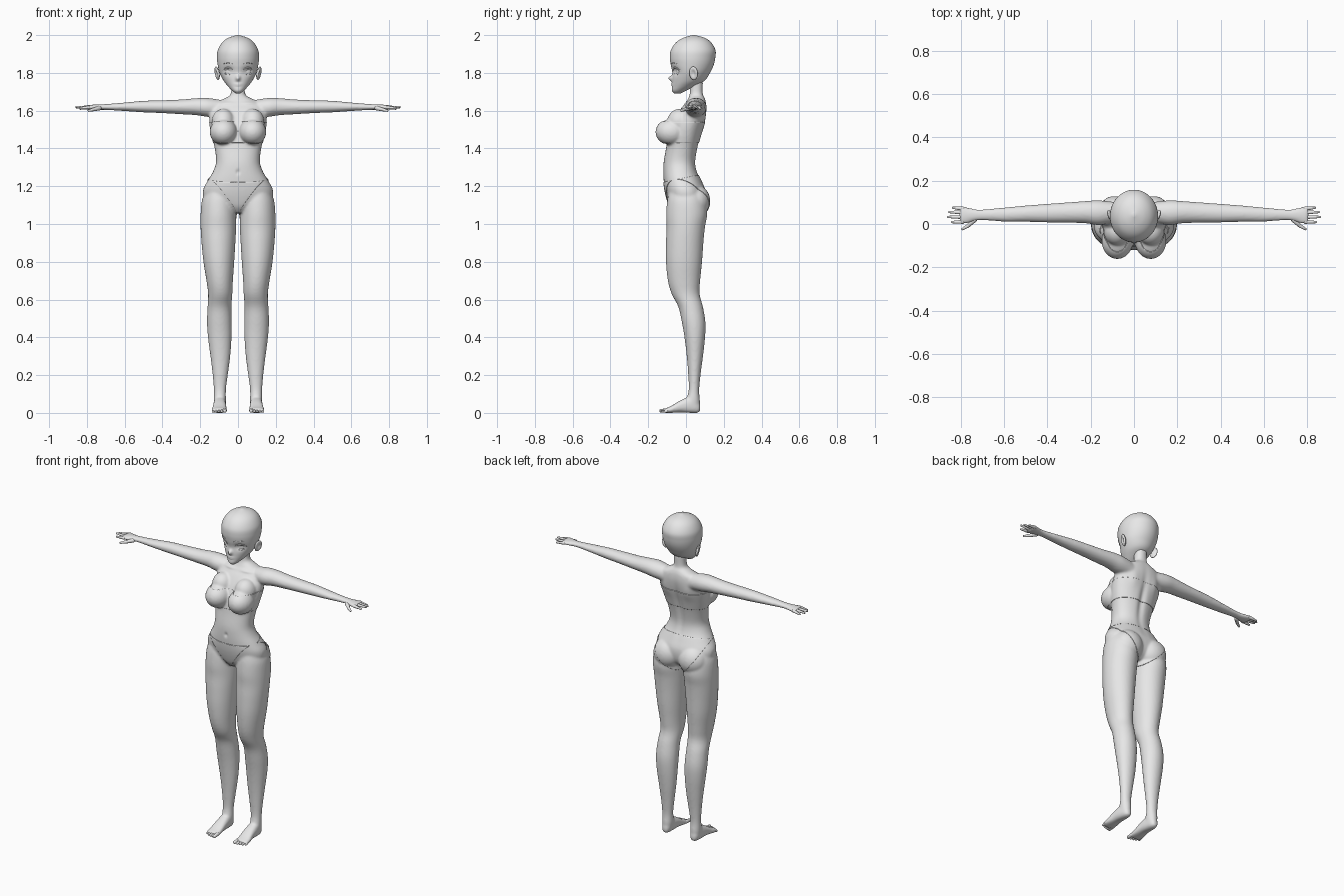
import bpy, bmesh, math
from mathutils import Vector, Matrix
from mathutils.bvhtree import BVHTree

cube = bpy.data.objects.get("Cube")
if cube:
    bpy.data.objects.remove(cube)

grey = bpy.data.materials.new("plain grey")
grey.use_nodes = True
COLOUR = (0.8, 0.8, 0.8, 1)
grey.diffuse_color = COLOUR
for node in grey.node_tree.nodes:
    if node.type == 'BSDF_PRINCIPLED':
        node.inputs["Base Color"].default_value = COLOUR


def add_object(name, data):
    ob = bpy.data.objects.new(name, data)
    bpy.context.collection.objects.link(ob)
    if not data.materials:
        data.materials.append(grey)
    return ob


def finish(name, bm):
    """Turn a bmesh into a smooth shaded object."""
    bmesh.ops.recalc_face_normals(bm, faces=bm.faces)
    for f in bm.faces:
        f.smooth = True
    me = bpy.data.meshes.new(name)
    bm.to_mesh(me)
    bm.free()
    return add_object(name, me)


def spline(rings, steps):
    """Catmull-Rom interpolation of whole ring tuples."""
    out = []
    for i in range(len(rings) - 1):
        quad = [rings[max(i - 1, 0)], rings[i], rings[i + 1], rings[min(i + 2, len(rings) - 1)]]
        for s in range(steps):
            t = s / steps
            out.append([b + 0.5 * t * (c - a + t * (2 * a - 5 * b + 4 * c - d + t * (3 * (b - c) + d - a)))
                        for a, b, c, d in zip(*quad)])
    return out + [list(rings[-1])]


def loft(bm, axis, rings, steps=4, sides=40, power=2.0):
    """Closed skin through rings (position, low a, high a, low b, high b)."""
    loops = []
    for t, a0, a1, b0, b1 in spline(rings, steps):
        loop = []
        for k in range(sides):
            ang = math.tau * k / sides
            c, s = math.cos(ang), math.sin(ang)
            c = math.copysign(abs(c) ** (2 / power), c)
            s = math.copysign(abs(s) ** (2 / power), s)
            ab = [(a0 + a1) / 2 + c * (a1 - a0) / 2, (b0 + b1) / 2 + s * (b1 - b0) / 2]
            ab.insert(axis, t)
            loop.append(bm.verts.new(ab))
        loops.append(loop)
    for lo, hi in zip(loops, loops[1:]):
        for k in range(sides):
            n = (k + 1) % sides
            bm.faces.new((lo[k], lo[n], hi[n], hi[k]))
    bm.faces.new(loops[0])
    bm.faces.new(loops[-1])


def ball(bm, centre, radii, turn=0.0):
    mat = Matrix.Translation(centre) @ Matrix.Rotation(turn, 4, 'Z') @ Matrix.Diagonal((*radii, 1))
    return bmesh.ops.create_uvsphere(bm, u_segments=24, v_segments=16, radius=1, matrix=mat)["verts"]


def capsule(bm, start, end, r0, r1):
    """Tapered rounded rod for fingers and toes."""
    start, end = Vector(start), Vector(end)
    turn = (end - start).to_track_quat('Z', 'Y')
    for v in bmesh.ops.create_uvsphere(bm, u_segments=14, v_segments=10, radius=1)["verts"]:
        base, r = (end, r1) if v.co.z > 0.01 else (start, r0)
        v.co = base + turn @ (v.co * r)


def mirror(bm):
    copy = bmesh.ops.duplicate(bm, geom=bm.verts[:] + bm.edges[:] + bm.faces[:])["geom"]
    for v in copy:
        if isinstance(v, bmesh.types.BMVert):
            v.co.x = -v.co.x


def push(bm, centre, radii, move):
    """Soft bump or dent around a point."""
    for v in bm.verts:
        d = v.co - Vector(centre)
        w = math.exp(-sum((d[i] / radii[i]) ** 2 for i in range(3)))
        if w > 0.01:
            v.co += Vector(move) * w


# Limbs, feet, chest and seat on one side, then mirrored
bm = bmesh.new()
loft(bm, 2, [(1.17, .03, .175, -.09, .09), (1.12, .014, .192, -.1, .105), (1.05, .01, .198, -.105, .112),
             (.98, .01, .198, -.103, .1), (.9, .014, .193, -.106, .092), (.8, .02, .183, -.106, .085),
             (.7, .027, .167, -.096, .075), (.63, .03, .158, -.076, .072), (.56, .035, .161, -.04, .09),
             (.48, .033, .164, -.022, .103), (.4, .034, .159, -.008, .101), (.3, .041, .146, .004, .09),
             (.2, .054, .134, .012, .077), (.12, .064, .128, .014, .07), (.06, .064, .128, 0, .074),
             (.015, .07, .122, 0, .07)])
loft(bm, 1, [(.076, .085, .107, .01, .04), (.06, .072, .121, 0, .07), (.02, .065, .129, 0, .085),
             (-.03, .062, .132, .003, .066), (-.08, .059, .139, 0, .036), (-.115, .058, .139, 0, .022)], power=2.5)
loft(bm, 0, [(.08, .01, .1, 1.56, 1.655), (.16, -.005, .109, 1.567, 1.667), (.22, .003, .106, 1.576, 1.666),
             (.3, .006, .1, 1.581, 1.659), (.4, .007, .093, 1.587, 1.655), (.5, .01, .085, 1.591, 1.652),
             (.6, .011, .076, 1.598, 1.643), (.7, .017, .067, 1.604, 1.635), (.74, .012, .07, 1.604, 1.633),
             (.78, 0, .08, 1.604, 1.631), (.805, .004, .08, 1.607, 1.629)])
ball(bm, (.077, -.077, 1.487), (.07, .082, .068))
ball(bm, (.078, -.032, 1.54), (.062, .068, .07))
ball(bm, (.087, .052, 1.12), (.086, .074, .085))
mirror(bm)

# Trunk and neck
trunk = [(1.06, .04, -.06, .05), (1.09, .1, -.085, .085), (1.13, .175, -.1, .1), (1.18, .185, -.112, .1),
         (1.23, .16, -.118, .08), (1.28, .131, -.12, .058), (1.33, .116, -.118, .051), (1.4, .123, -.106, .062),
         (1.47, .139, -.095, .08), (1.54, .15, -.07, .1), (1.6, .15, -.035, .109), (1.64, .125, -.003, .107),
         (1.665, .07, .012, .1), (1.69, .038, .02, .089), (1.76, .036, .022, .09)]
loft(bm, 2, [(z, -w, w, f, b) for z, w, f, b in trunk], power=2.2)

# Fuse everything into one skin
rough = finish("body_rough", bm)
remesh = rough.modifiers.new("fuse", 'REMESH')
remesh.mode, remesh.voxel_size = 'VOXEL', 0.0065
soften = rough.modifiers.new("soften", 'SMOOTH')
soften.factor, soften.iterations = 0.5, 7
fused = bpy.data.meshes.new_from_object(rough.evaluated_get(bpy.context.evaluated_depsgraph_get()))
bpy.data.objects.remove(rough)
skin = bmesh.new()
skin.from_mesh(fused)

# Navel, spine groove, collar bones
push(skin, (0, -.12, 1.275), (.008, .03, .012), (0, .008, 0))
push(skin, (0, .09, 1.42), (.02, .07, .14), (0, -.012, 0))
for side in (1, -1):
    push(skin, (side * .06, 0, 1.64), (.04, .04, .008), (0, -.006, 0))
    push(skin, (side * .075, .1, 1.54), (.03, .05, .05), (0, .006, 0))


# Thin garments cut from the skin by planes
def garment(name, planes):
    part = skin.copy()
    for point, normal in planes:
        bmesh.ops.bisect_plane(part, geom=part.verts[:] + part.edges[:] + part.faces[:],
                               plane_co=point, plane_no=normal, clear_outer=True)
    part.normal_update()
    for v in part.verts:
        v.co += v.normal * 0.001
    ob = finish(name, part)
    thick = ob.modifiers.new("thickness", 'SOLIDIFY')
    thick.thickness, thick.offset = 0.004, 0
    return ob


garment("briefs", [((0, 0, 1.245), (0, -.2, 1)), ((.035, 0, 1.07), (1, -.35, -.8)),
                   ((-.035, 0, 1.07), (-1, -.35, -.8))])
garment("chest_band", [((0, 0, 1.54), (0, 0, 1)), ((0, 0, 1.43), (0, 0, -1))])
finish("body", skin)

# Head with sculpted face
bm = bmesh.new()
skull = [(1.69, .01, -.06, -.03), (1.705, .03, -.074, 0), (1.73, .054, -.074, .05), (1.76, .077, -.073, .1),
         (1.8, .097, -.072, .127), (1.84, .107, -.08, .146), (1.88, .111, -.085, .155), (1.92, .107, -.08, .156),
         (1.96, .085, -.054, .134), (1.985, .052, -.016, .1), (2, .006, .034, .048)]
loft(bm, 2, [(z, -w, w, f, b) for z, w, f, b in skull], steps=8, sides=96)
push(bm, (0, -.075, 1.772), (.011, .04, .014), (0, -.02, 0))
push(bm, (0, -.075, 1.742), (.018, .04, .004), (0, -.004, 0))
push(bm, (0, -.075, 1.734), (.016, .04, .003), (0, -.004, 0))
for side in (1, -1):
    push(bm, (side * .052, -.06, 1.81), (.026, .05, .02), (0, .012, 0))
face = BVHTree.FromBMesh(bm)
finish("head", bm)


def on_face(x, z):
    return face.ray_cast(Vector((x, -1, z)), Vector((0, 1, 0)))[0]


# Eyes, lids and brows follow the face
eyes = bmesh.new()
ball(eyes, on_face(.052, 1.808) + Vector((0, .004, 0)), (.018, .007, .017), 0.4)
mirror(eyes)
finish("eyes", eyes)


def face_line(name, centre, width, rise, radius):
    curve = bpy.data.curves.new(name, 'CURVE')
    curve.dimensions, curve.bevel_depth, curve.bevel_resolution = '3D', radius, 2
    for side in (1, -1):
        line = curve.splines.new('POLY')
        line.points.add(12)
        for k, p in enumerate(line.points):
            u = k / 6 - 1
            spot = on_face(side * (centre[0] + u * width), centre[1] + rise * (1 - u * u))
            p.co = (*spot, 1)
            p.radius = 1.1 - abs(u) ** 2
    add_object(name, curve)


face_line("upper_eyelids", (.053, 1.812), .03, .016, .0035)
face_line("lower_eyelids", (.053, 1.797), .02, -.007, .0015)
face_line("brows", (.053, 1.845), .028, .008, .0015)

# Ears with a hollow
bm = bmesh.new()
for v in ball(bm, (0, 0, 0), (.011, .024, .036)):
    if v.co.x > 0:
        v.co.x -= .012 * math.exp(-(v.co.y / .012) ** 2 - (v.co.z / .02) ** 2)
bm.transform(Matrix.Translation((.111, .04, 1.798)) @ Matrix.Rotation(-.35, 4, 'Z') @ Matrix.Rotation(.2, 4, 'Y'))
mirror(bm)
finish("ears", bm)

# Fingers and thumbs
bm = bmesh.new()
for y, tip, drop in ((.01, .838, 1.613), (.032, .856, 1.62), (.053, .852, 1.616), (.071, .834, 1.61)):
    capsule(bm, (.79, y, 1.617), (tip, y * 1.08 - .002, drop), .0095, .0055)
capsule(bm, (.735, .02, 1.613), (.765, -.008, 1.606), .012, .009)
capsule(bm, (.765, -.008, 1.606), (.79, -.023, 1.6), .009, .006)
mirror(bm)
finish("fingers", bm)

# Toes
bm = bmesh.new()
for k in range(5):
    r = .011 if k == 0 else .0085 - k * .0004
    x = .07 + k * .0155
    capsule(bm, (x, -.1, r + .003), (x, -.131 + k * k * .0012, r), r, r * .9)
mirror(bm)
finish("toes", bm)
